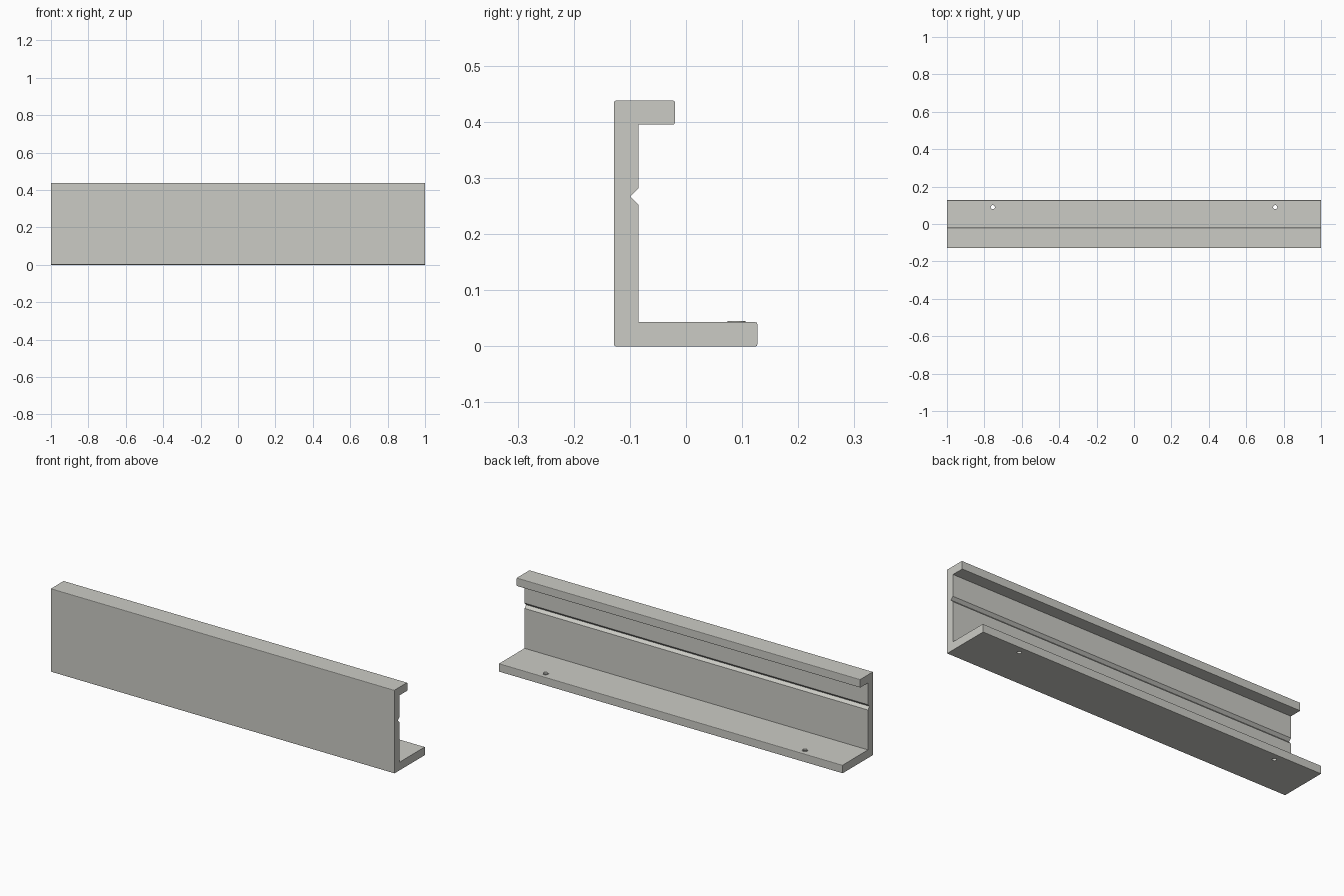
import bpy, bmesh

if "Cube" in bpy.data.objects:
    bpy.data.objects.remove(bpy.data.objects["Cube"])

aluminium = bpy.data.materials.new("light warm grey")
aluminium.diffuse_color = (0.60, 0.60, 0.56, 1)
aluminium.use_nodes = True
aluminium.node_tree.nodes["Principled BSDF"].inputs["Base Color"].default_value = aluminium.diffuse_color

# Rail cross-section (y, z, rounded corner?)
profile = [(-0.128, 0.0, 1), (0.127, 0.0, 1), (0.127, 0.043, 1), (-0.085, 0.043, 0),
           (-0.085, 0.253, 0), (-0.099, 0.267, 0), (-0.085, 0.281, 0),
           (-0.085, 0.395, 0), (-0.02, 0.395, 1), (-0.02, 0.438, 1), (-0.128, 0.438, 1)]


def finish(bm, name):
    bmesh.ops.recalc_face_normals(bm, faces=bm.faces[:])
    mesh = bpy.data.meshes.new(name)
    bm.to_mesh(mesh)
    bm.free()
    mesh.materials.append(aluminium)
    ob = bpy.data.objects.new(name, mesh)
    bpy.context.collection.objects.link(ob)
    return ob


def tube_mesh(name, x, y, z0, z1, r_out, r_in=0.0, n=24):
    """Upright cylinder, or an open ring when r_in is set."""
    bm = bmesh.new()
    outer = bmesh.ops.create_circle(bm, radius=r_out, segments=n, cap_ends=r_in == 0)
    if r_in:
        bmesh.ops.create_circle(bm, radius=r_in, segments=n)
        bmesh.ops.bridge_loops(bm, edges=bm.edges[:])
    ext = bmesh.ops.extrude_face_region(bm, geom=bm.faces[:], use_keep_orig=True)
    top = [g for g in ext["geom"] if isinstance(g, bmesh.types.BMVert)]
    bmesh.ops.translate(bm, verts=top, vec=(0, 0, z1 - z0))
    bmesh.ops.translate(bm, verts=bm.verts[:], vec=(x, y, z0))
    return finish(bm, name)


# Extruded rail
bm = bmesh.new()
left = [bm.verts.new((-1, y, z)) for y, z, _ in profile]
right = [bm.verts.new((1, y, z)) for y, z, _ in profile]
bm.faces.new(left)
bm.faces.new(right)
n = len(profile)
for i in range(n):
    j = (i + 1) % n
    bm.faces.new((left[i], left[j], right[j], right[i]))
bmesh.ops.recalc_face_normals(bm, faces=bm.faces[:])
corners = [bm.edges.get((left[i], right[i])) for i in range(n) if profile[i][2]]
bmesh.ops.bevel(bm, geom=corners, offset=0.003, segments=2, profile=0.5, affect='EDGES')
rail = finish(bm, "rail")

# Screw holes in the bottom flange, each with a thin raised rim on top
for side, x in (("left", -0.755), ("right", 0.755)):
    cutter = tube_mesh("hole_cutter_" + side, x, 0.09, -0.02, 0.07, 0.011)
    cutter.hide_render = True
    cutter.hide_set(True)
    mod = rail.modifiers.new("hole_" + side, 'BOOLEAN')
    mod.operation = 'DIFFERENCE'
    mod.solver = 'EXACT'
    mod.object = cutter
    tube_mesh("hole_rim_" + side, x, 0.09, 0.042, 0.045, 0.016, 0.011)
